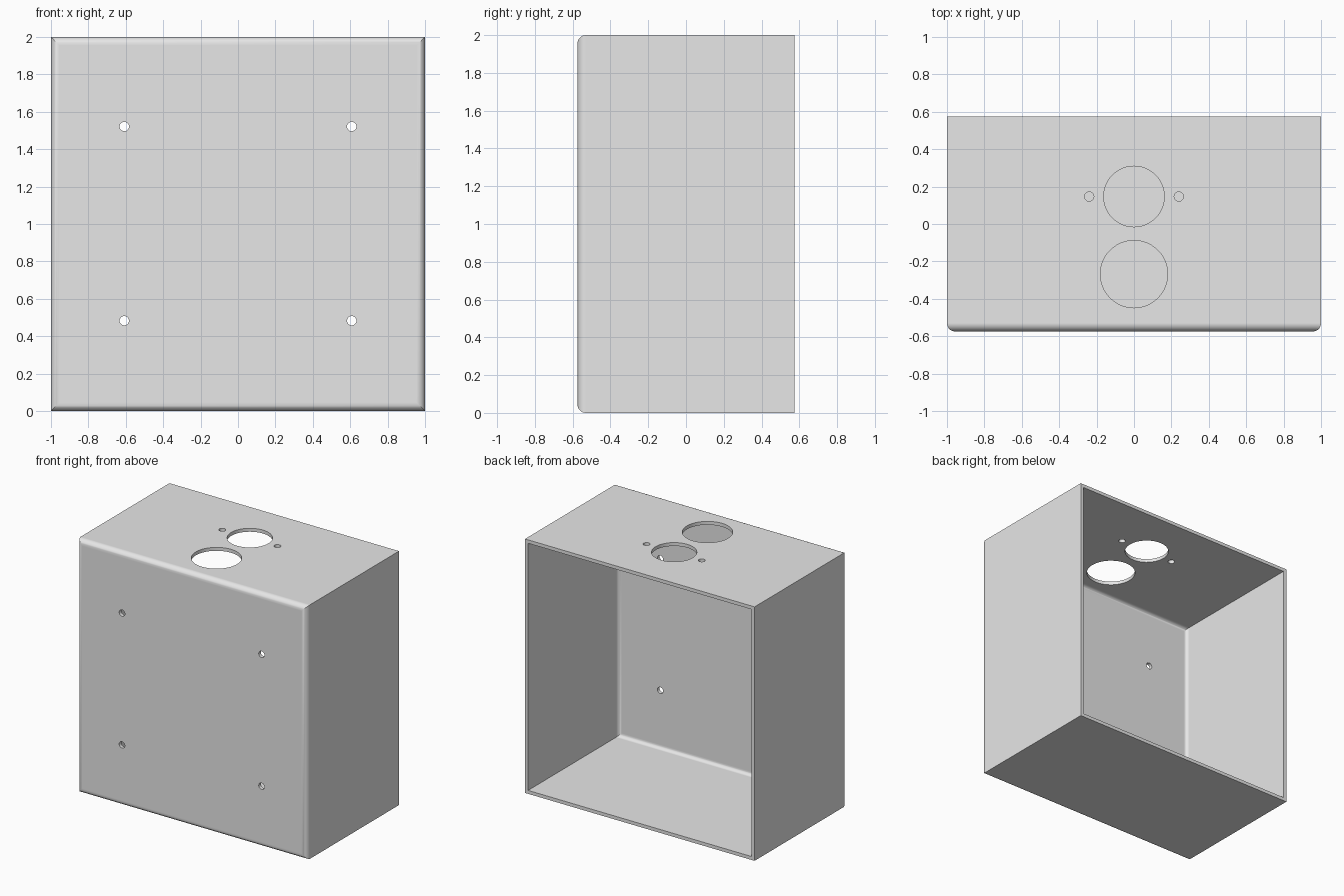
import bpy
import bmesh
from math import sin, cos, pi
from mathutils import Matrix

HALF_DEPTH = 0.575
WALL = 0.027
OUTER_R = 0.045
INNER_R = 0.03
STEPS = 8

cube = bpy.data.objects.get("Cube")
if cube:
    bpy.data.objects.remove(cube, do_unlink=True)

# Single grey finish
grey = bpy.data.materials.new("plain_grey")
grey.use_nodes = True
colour = (0.8, 0.8, 0.8, 1)
grey.diffuse_color = colour
grey.node_tree.nodes["Principled BSDF"].inputs["Base Color"].default_value = colour


def make_object(name, bm):
    bmesh.ops.recalc_face_normals(bm, faces=bm.faces)
    mesh = bpy.data.meshes.new(name)
    bm.to_mesh(mesh)
    bm.free()
    obj = bpy.data.objects.new(name, mesh)
    bpy.context.collection.objects.link(obj)
    return obj


def skin(front_y, half, radius):
    """Square sections from the front panel, round the bend, to the open back."""
    sections = []
    for i in range(STEPS + 1):
        a = pi / 2 * i / STEPS
        sections.append((half - radius + radius * sin(a),
                         front_y + radius - radius * cos(a)))
    sections.append((half, HALF_DEPTH))
    return sections


# Box shell: outer skin out to the rim, then back in along the inner skin
outer = skin(-HALF_DEPTH, 1, OUTER_R)
inner = skin(-HALF_DEPTH + WALL, 1 - WALL, INNER_R)
bm = bmesh.new()
rings = [[bm.verts.new((sx * h, y, 1 + sz * h))
          for sx, sz in ((-1, -1), (1, -1), (1, 1), (-1, 1))]
         for h, y in outer + inner[::-1]]
for a, b in zip(rings, rings[1:]):
    for k in range(4):
        n = (k + 1) % 4
        bm.faces.new((a[k], a[n], b[n], b[k]))
bm.faces.new(rings[0])
bm.faces.new(rings[-1])
box = make_object("box_shell", bm)
box.data.materials.append(grey)


def add_drill(bm, x, y, z, radius, rotation):
    bmesh.ops.create_cone(
        bm, cap_ends=True, segments=48 if radius > 0.1 else 24,
        radius1=radius, radius2=radius, depth=0.2,
        matrix=Matrix.Translation((x, y, z)) @ rotation)


# Drills for the mounting holes in the front and the openings in the top
bm = bmesh.new()
facing_front = Matrix.Rotation(pi / 2, 4, "X")
upright = Matrix.Identity(4)
for side in (-1, 1):
    for z in (0.483, 1.521):
        add_drill(bm, side * 0.608, -HALF_DEPTH, z, 0.025, facing_front)
    add_drill(bm, side * 0.24, 0.147, 2, 0.025, upright)
add_drill(bm, 0, 0.147, 2, 0.162, upright)
add_drill(bm, 0, -0.268, 2, 0.18, upright)
drills = make_object("hole_cutters", bm)
drills.data.materials.append(grey)
drills.hide_render = True

# Cut the holes, then discard the cutters
bpy.ops.object.select_all(action="DESELECT")
box.select_set(True)
bpy.context.view_layer.objects.active = box
cut = box.modifiers.new("holes", "BOOLEAN")
cut.operation = "DIFFERENCE"
cut.solver = "EXACT"
cut.object = drills
bpy.ops.object.modifier_apply(modifier=cut.name)
bpy.data.objects.remove(drills, do_unlink=True)

# Smooth bends with crisp mitres and flat panels
bpy.ops.object.shade_smooth_by_angle(angle=pi / 6)
weighted = box.modifiers.new("flat_panels", "WEIGHTED_NORMAL")
weighted.keep_sharp = True
